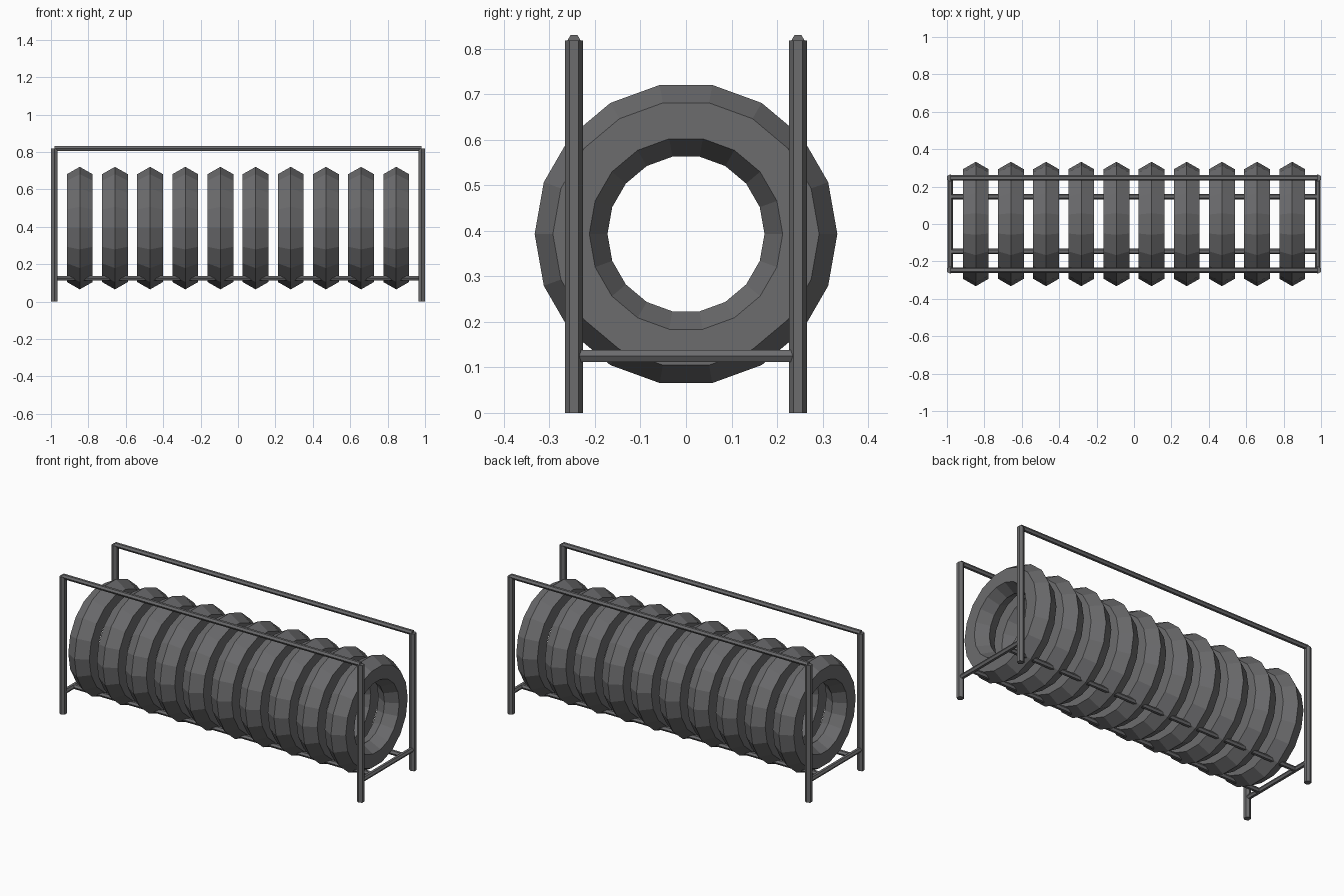
import bpy
from math import radians

cube = bpy.data.objects.get("Cube")
if cube:
    bpy.data.objects.remove(cube, do_unlink=True)


def make_material(name, color):
    mat = bpy.data.materials.new(name)
    mat.use_nodes = True
    mat.diffuse_color = color
    mat.node_tree.nodes["Principled BSDF"].inputs["Base Color"].default_value = color
    return mat


dark_grey = make_material("dark grey", (0.15, 0.15, 0.155, 1))

POST_X, POST_Y, TOP_Z = 0.982, 0.246, 0.818
LOW_Z, LOW_Y = 0.125, 0.147
POST_R, BAR_R = 0.02, 0.0147
ROTATION = {"x": (0, radians(90), 0), "y": (0, radians(90), radians(90)), "z": (0, 0, 0)}


def finish(name):
    obj = bpy.context.object
    obj.name = name
    obj.data.materials.append(dark_grey)
    return obj


def bar(name, axis, length, radius, location):
    """Six-sided bar centred on location."""
    bpy.ops.mesh.primitive_cylinder_add(vertices=6, radius=radius, depth=length,
                                        location=location, rotation=ROTATION[axis])
    return finish(name)


# Posts, upper rails and lower support rails on both sides
for depth_name, sy in (("front", -1), ("back", 1)):
    for side_name, sx in (("right", -1), ("left", 1)):
        bar(f"{depth_name}_{side_name}_post", "z", TOP_Z, POST_R,
            (sx * POST_X, sy * POST_Y, TOP_Z / 2))
    bar(f"{depth_name}_top_rail", "x", 2 * POST_X, BAR_R, (0, sy * POST_Y, TOP_Z))
    bar(f"{depth_name}_support_rail", "x", 2 * POST_X, BAR_R, (0, sy * LOW_Y, LOW_Z))

# Crossbars joining the posts at each end
for side_name, sx in (("right", -1), ("left", 1)):
    bar(f"{side_name}_crossbar", "y", 2 * POST_Y, BAR_R, (sx * POST_X, 0, LOW_Z))

# Row of faceted tyres lying across the support rails
TYRES, SPACING = 10, 0.188
for i in range(TYRES):
    bpy.ops.mesh.primitive_torus_add(major_segments=18, minor_segments=6,
                                     major_radius=0.2525, minor_radius=0.08,
                                     location=((i - (TYRES - 1) / 2) * SPACING, 0, 0.393),
                                     rotation=(radians(90), 0, radians(90)))
    finish(f"tyre_{i + 1}")
